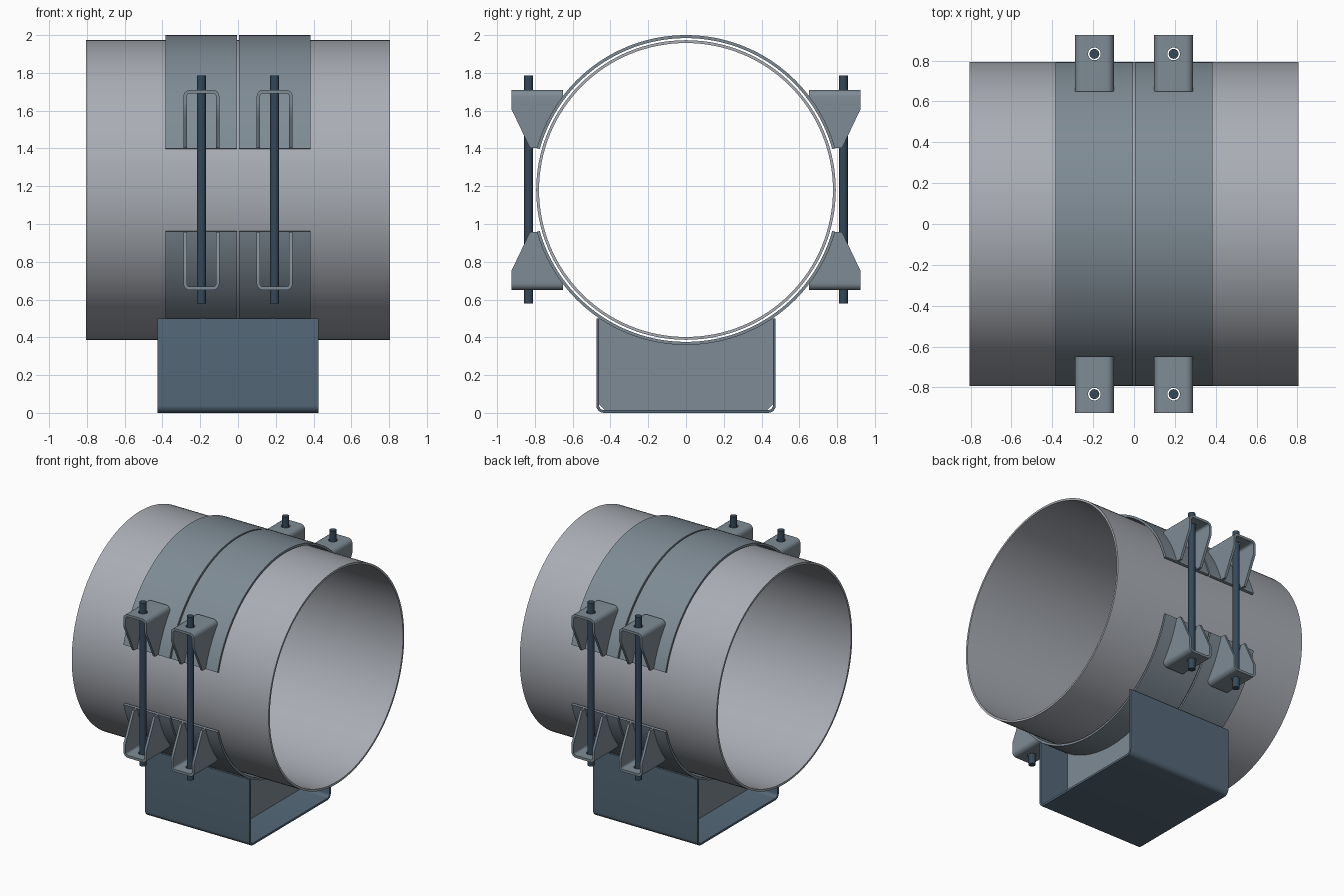
import bpy, bmesh
from math import sin, cos, pi, sqrt, radians

if "Cube" in bpy.data.objects:
    bpy.data.objects.remove(bpy.data.objects["Cube"])

CZ = 1.18            # pipe axis height
R_CLAMP = 0.82       # outer radius of the clamp bands


def material(name, rgb):
    m = bpy.data.materials.new(name)
    m.diffuse_color = (*rgb, 1)
    m.use_nodes = True
    m.node_tree.nodes["Principled BSDF"].inputs["Base Color"].default_value = m.diffuse_color
    return m


PIPE = material("pipe_grey", (0.40, 0.42, 0.46))
STEEL = material("steel_blue_grey", (0.21, 0.26, 0.30))
BASE = material("base_blue", (0.09, 0.14, 0.19))
ROD = material("rod_dark_blue", (0.035, 0.065, 0.10))


def smooth(ob):
    bpy.ops.object.select_all(action='DESELECT')
    ob.select_set(True)
    bpy.context.view_layer.objects.active = ob
    bpy.ops.object.shade_smooth_by_angle(angle=radians(30))


def loft(name, rows, mat, closed=False):
    """Join successive four-point cross sections into a solid."""
    bm = bmesh.new()
    rings = [[bm.verts.new(p) for p in row] for row in rows]
    pairs = list(zip(rings, rings[1:]))
    if closed:
        pairs.append((rings[-1], rings[0]))
    else:
        bm.faces.new(rings[0])
        bm.faces.new(rings[-1])
    for a, b in pairs:
        for i in range(4):
            j = (i + 1) % 4
            bm.faces.new((a[i], a[j], b[j], b[i]))
    bmesh.ops.recalc_face_normals(bm, faces=bm.faces)
    me = bpy.data.meshes.new(name)
    bm.to_mesh(me)
    bm.free()
    me.materials.append(mat)
    ob = bpy.data.objects.new(name, me)
    bpy.context.collection.objects.link(ob)
    smooth(ob)
    return ob


def arc_rows(x0, x1, r0, r1, a0, a1, n):
    """Cross sections of a tube or band around the pipe axis."""
    rows = []
    for i in range(n + 1):
        a = radians(a0 + (a1 - a0) * i / n)
        c, s = cos(a), sin(a)
        rows.append([(x, r * c, CZ + r * s)
                     for x, r in ((x0, r1), (x1, r1), (x1, r0), (x0, r0))])
    return rows


def u_path(half, r, t, legs):
    """Outer/inner point pairs of a rounded U; second value is depth from its web."""
    side = [((-half, d), (t - half, d)) for d in legs]
    for i in range(7):
        a = pi / 2 * i / 6
        side.append(tuple((r - half - q * cos(a), r - q * sin(a)) for q in (r, r - t)))
    return side + [tuple((-s, d) for s, d in p) for p in reversed(side)]


def cylinder(name, x, y, z0, z1, r, mat):
    bpy.ops.mesh.primitive_cylinder_add(vertices=32, radius=r, depth=z1 - z0,
                                        location=(x, y, (z0 + z1) / 2))
    ob = bpy.context.object
    ob.name = name
    ob.data.materials.append(mat)
    smooth(ob)
    return ob


# pipe
loft("pipe", arc_rows(-0.805, 0.805, 0.778, 0.793, 0, 360, 128)[:-1], PIPE, closed=True)

# upper and lower clamp bands, two of each
END = 15.6
for side, (x0, x1) in {"left": (-0.385, -0.006), "right": (0.006, 0.385)}.items():
    for level, a in (("upper", END), ("lower", 180 + END)):
        loft(f"{level}_clamp_{side}",
             arc_rows(x0, x1, 0.804, R_CLAMP, a, a + 180 - 2 * END, 80), STEEL)

# base channel
loft("base_channel",
     [[(-0.427, o[0], o[1]), (0.427, o[0], o[1]), (0.427, i[0], i[1]), (-0.427, i[0], i[1])]
      for o, i in u_path(0.475, 0.04, 0.015, [0.5])], BASE)

# saddle plates inside the channel, with clipped bottom corners
ys = [-0.46, -0.43] + [-0.4 + 0.8 * i / 30 for i in range(31)] + [0.43, 0.46]
for side, x in (("left", -0.185), ("right", 0.185)):
    rows = []
    for y in ys:
        low = 0.015 + max(0, abs(y) - 0.43)
        top = CZ - sqrt(R_CLAMP ** 2 - y * y)
        rows.append([(x - 0.01, y, low), (x + 0.01, y, low),
                     (x + 0.01, y, top), (x - 0.01, y, top)])
    loft(f"saddle_plate_{side}", rows, STEEL)

# bolt lugs: folded U with tapered cheeks and a drilled web
LX, LY, LTOP = 0.194, 0.833, 1.71


def lug_point(s, d, outer):
    z = LTOP - d
    if outer:
        y = 0.925 - 0.1 * max(0, 1.61 - z) / 0.21
    else:
        y = max(0.65, sqrt(R_CLAMP ** 2 - (z - CZ) ** 2) - 0.002)
    return (LX + s, y, z)


lug = loft("bolt_lugs",
           [[lug_point(*o, False), lug_point(*o, True), lug_point(*i, True), lug_point(*i, False)]
            for o, i in u_path(0.095, 0.035, 0.018, [0.308, 0.26, 0.21, 0.155, 0.1, 0.06])], STEEL)
drill = cylinder("hole_cutter", LX, LY, 1.66, 1.75, 0.031, STEEL)
drill.hide_render = True
centre = bpy.data.objects.new("mirror_centre", None)
centre.location = (0, 0, CZ)
centre.hide_render = True
bpy.context.collection.objects.link(centre)

cut = lug.modifiers.new("hole", 'BOOLEAN')
cut.operation = 'DIFFERENCE'
cut.solver = 'EXACT'
cut.object = drill
mirror = lug.modifiers.new("mirror", 'MIRROR')
mirror.use_axis = (True, True, True)
mirror.mirror_object = centre
mirror.use_mirror_merge = False
bpy.context.view_layer.update()
lug.data = bpy.data.meshes.new_from_object(
    lug.evaluated_get(bpy.context.evaluated_depsgraph_get()))
lug.modifiers.clear()
smooth(lug)
for helper in (drill, centre):
    bpy.data.objects.remove(helper)

# threaded rods
for sx, nx in ((-1, "left"), (1, "right")):
    for sy, ny in ((-1, "front"), (1, "back")):
        cylinder(f"{ny}_{nx}_rod", sx * LX, sy * LY, 0.578, 1.785, 0.024, ROD)
